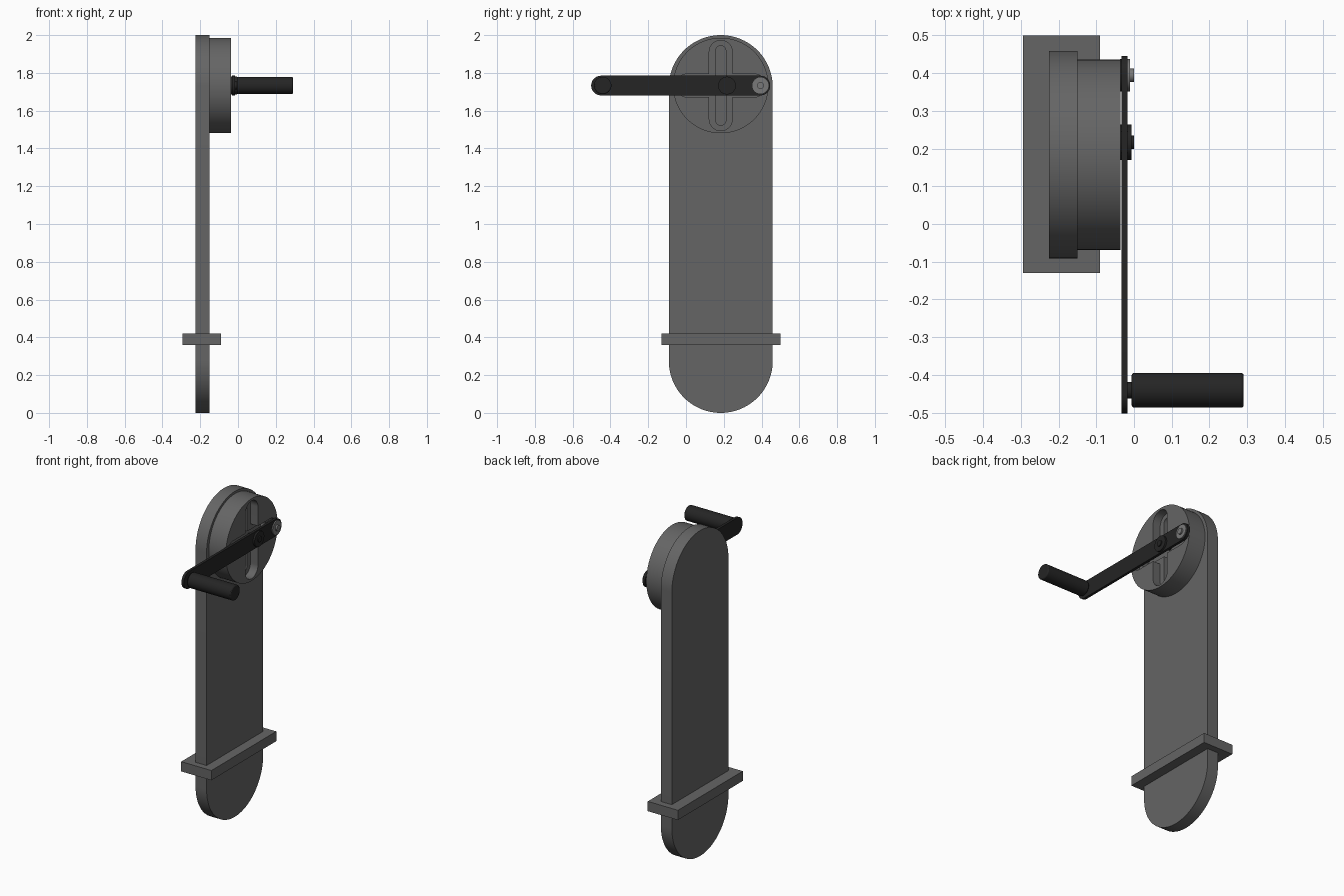
import bpy, bmesh, math

if "Cube" in bpy.data.objects:
    bpy.data.objects.remove(bpy.data.objects["Cube"])

CY, CZ = 0.184, 1.733      # hub centre of the disc


def material(name, v):
    m = bpy.data.materials.new(name)
    m.diffuse_color = (v, v, v, 1)
    m.use_nodes = True
    m.node_tree.nodes["Principled BSDF"].inputs["Base Color"].default_value = m.diffuse_color
    return m


GREY = material("grey metal", 0.13)
DARK = material("black metal", 0.018)
STEEL = material("light steel", 0.19)


def finish(name, bm, mat, bevel=0):
    bmesh.ops.recalc_face_normals(bm, faces=bm.faces[:])
    me = bpy.data.meshes.new(name)
    bm.to_mesh(me)
    bm.free()
    me.materials.append(mat)
    ob = bpy.data.objects.new(name, me)
    bpy.context.collection.objects.link(ob)
    if bevel:
        b = ob.modifiers.new("bevel", 'BEVEL')
        b.width, b.segments = bevel, 2
        b.limit_method, b.angle_limit = 'ANGLE', math.radians(50)
    return ob


def stadium(name, y, z, r, half, x0, x1, mat, vertical=False, n=32, bevel=0):
    """Round-ended bar (a cylinder when half is 0) extruded along x."""
    pts = []
    for side in (0, 1):
        for i in range(n + 1 if half else n):
            a = -math.pi / 2 + math.pi * i / n + math.pi * side
            u = r * math.cos(a) + (-half if side else half)
            v = r * math.sin(a)
            pts.append((y - v, z + u) if vertical else (y + u, z + v))
    bm = bmesh.new()
    f = bm.faces.new([bm.verts.new((x0, p, q)) for p, q in pts])
    new = bmesh.ops.extrude_face_region(bm, geom=[f])["geom"]
    bmesh.ops.translate(bm, vec=(x1 - x0, 0, 0),
                        verts=[g for g in new if isinstance(g, bmesh.types.BMVert)])
    return finish(name, bm, mat, bevel)


def box(name, lo, hi, mat):
    bm = bmesh.new()
    bmesh.ops.create_cube(bm, size=1)
    for v in bm.verts:
        v.co = [lo[i] if v.co[i] < 0 else hi[i] for i in range(3)]
    return finish(name, bm, mat)


# Long back plate and the cross bar near its foot
stadium("back_plate", CY, 1.0, 0.275, 0.725, -0.225, -0.15, GREY, True, n=48)
box("cross_bar", (-0.295, -0.13, 0.36), (-0.09, 0.5, 0.42), GREY)

# Round disc with two crossing stepped grooves
disc = stadium("grooved_disc", CY, CZ, 0.2525, 0, -0.15, -0.036, GREY, n=48)
for vertical in (True, False):
    for r, half, depth in ((0.061, 0.178, 0.05), (0.027, 0.184, 0.085)):
        d = depth + (0.001 if vertical else 0)
        cut = stadium("groove_cutter", CY, CZ, r, half, -0.036 - d, 0.0, GREY, vertical)
        cut.hide_render = True
        cut.hide_viewport = False
        mod = disc.modifiers.new("groove", 'BOOLEAN')
        mod.operation, mod.solver, mod.object = 'DIFFERENCE', 'EXACT', cut
        bpy.context.view_layer.objects.active = disc
        bpy.ops.object.modifier_apply(modifier=mod.name)
        bpy.data.objects.remove(cut)

# Crank arm
stadium("crank_arm", -0.028, CZ, 0.052, 0.422, -0.033, -0.017, DARK)

# Pivots: a slider in the groove, a pin, a washer and a pin head
for label, y, r, top, mat, vert in (("inner", 0.217, 0.047, -0.006, DARK, True),
                                    ("outer", 0.394, 0.043, -0.010, STEEL, False)):
    stadium(label + "_pivot_pin", y, CZ, 0.018, 0, -0.08, 0.0, mat, n=16)
    stadium(label + "_pivot_washer", y, CZ, r, 0, -0.018, top, mat, n=24)
    stadium(label + "_pivot_spacer", y, CZ, r, 0, -0.037, -0.03, DARK, n=24)

# Turning handle on its pin
stadium("handle_pin", -0.441, CZ, 0.022, 0, -0.03, 0.01, DARK, n=16)
stadium("handle_grip", -0.441, CZ, 0.046, 0, -0.006, 0.291, DARK, n=24, bevel=0.006)

# Smooth round walls, sharp rims
bpy.ops.object.select_all(action='SELECT')
bpy.context.view_layer.objects.active = disc
bpy.ops.object.shade_smooth_by_angle(angle=math.radians(30))
